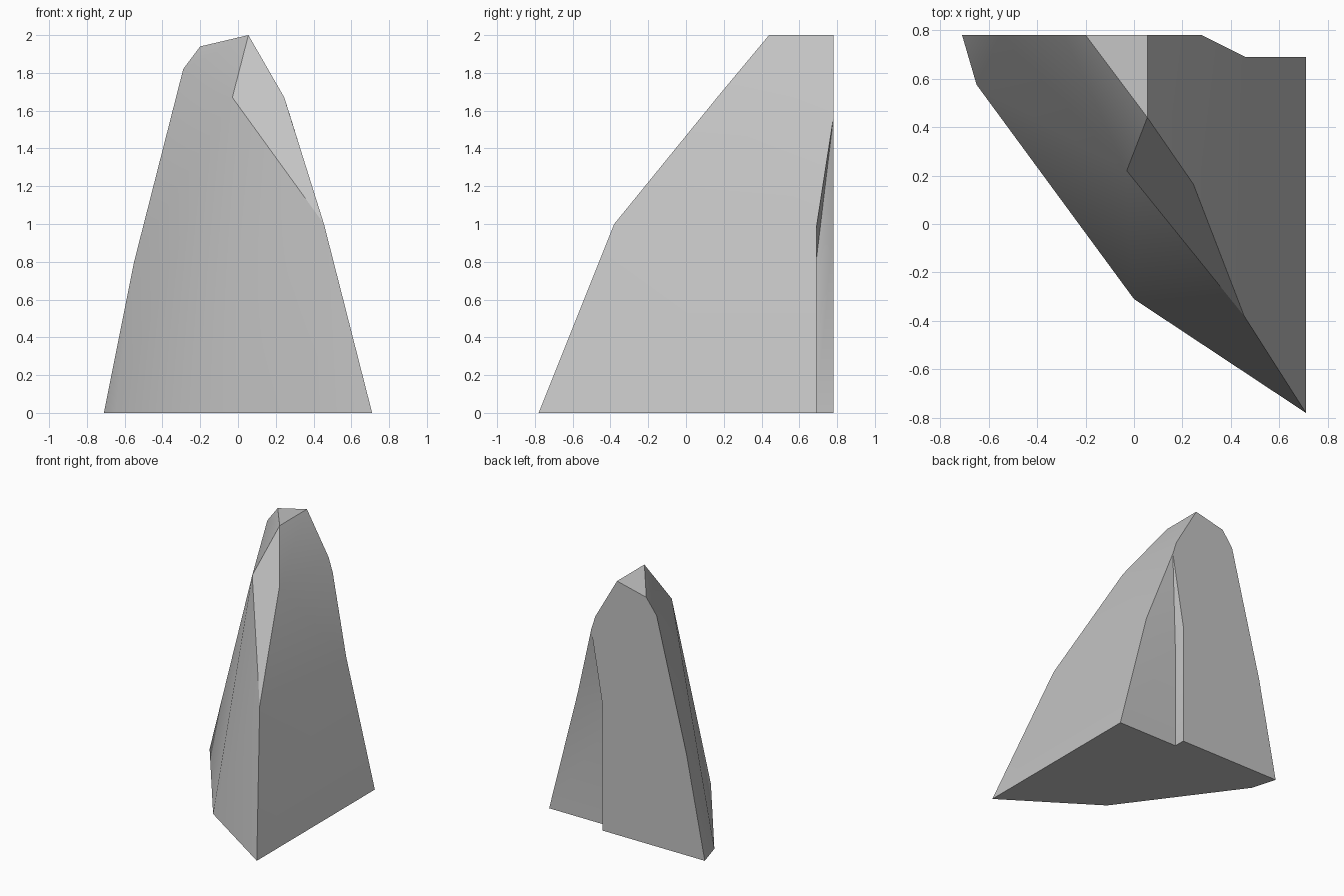
import bpy
import bmesh
import math

cube = bpy.data.objects.get("Cube")
if cube:
    bpy.data.objects.remove(cube, do_unlink=True)

BACK = 0.78      # plane of the flat rear
RECESS = 0.69    # plane of the broken-away rear corner
STEP_X = 0.18    # wall between the two


def make_material(name, value):
    mat = bpy.data.materials.new(name)
    mat.use_nodes = True
    color = (value, value, value, 1)
    mat.diffuse_color = color
    mat.node_tree.nodes["Principled BSDF"].inputs["Base Color"].default_value = color
    return mat


# Corner points of the shard
corners = {
    # footprint
    "foot_rear_right": (-0.71, BACK, 0),
    "foot_side": (-0.65, 0.575, 0),
    "foot_front": (0, -0.31, 0),
    "foot_tip": (0.71, -0.78, 0),
    "foot_rear_left": (0.71, RECESS, 0),
    "step_in": (STEP_X, RECESS, 0),
    "step_out": (STEP_X, BACK, 0),
    # rear outline
    "rear_low": (-0.55, BACK, 0.8),
    "rear_high": (-0.29, BACK, 1.82),
    "rear_top": (-0.2, BACK, 1.94),
    "peak_rear": (0.055, BACK, 2),
    "shoulder_rear": (0.245, BACK, 1.67),
    # chipped front facet
    "peak_front": (0.055, 0.44, 2),
    "chip_side": (-0.03, 0.22, 1.67),
    "chip_tip": (0.455, -0.38, 1),
    "shoulder_front": (0.245, 0.165, 1.67),
    # recess in the rear corner
    "recess_top": (0.28, BACK, 1.56),
    "recess_edge": (0.46, RECESS, 0.98),
    "wall_in": (STEP_X, RECESS, 0.81),
    "wall_out": (STEP_X, BACK, 0.98),
}

faces = [
    # base
    "foot_rear_right foot_side foot_front foot_tip foot_rear_left step_in step_out",
    # rear and its recess
    "foot_rear_right rear_low rear_high rear_top peak_rear shoulder_rear recess_top wall_out step_out",
    "step_in wall_in wall_out step_out",
    "wall_in recess_top wall_out",
    "foot_rear_left step_in wall_in recess_edge",
    "recess_edge wall_in recess_top",
    # left flank
    "foot_tip foot_rear_left recess_edge chip_tip",
    "chip_tip recess_edge recess_top shoulder_rear shoulder_front",
    "shoulder_front shoulder_rear peak_rear peak_front",
    # peak and front facet
    "peak_front peak_rear rear_top",
    "peak_front shoulder_front chip_tip chip_side",
    "peak_front rear_top rear_high chip_side",
    # right flank and front
    "chip_side rear_high rear_low foot_side",
    "rear_low foot_rear_right foot_side",
    "foot_side foot_front chip_side",
    "foot_front foot_tip chip_tip",
    "foot_front chip_tip chip_side",
]

bm = bmesh.new()
verts = {name: bm.verts.new(co) for name, co in corners.items()}
for face in faces:
    bm.faces.new([verts[name] for name in face.split()])
bmesh.ops.recalc_face_normals(bm, faces=bm.faces)
mesh = bpy.data.meshes.new("rock_shard")
bm.to_mesh(mesh)
bm.free()

rock = bpy.data.objects.new("rock_shard", mesh)
bpy.context.collection.objects.link(rock)
mesh.materials.append(make_material("stone_grey", 0.55))

# Soft shading across shallow creases, sharp elsewhere
bpy.ops.object.select_all(action="DESELECT")
rock.select_set(True)
bpy.context.view_layer.objects.active = rock
bpy.ops.object.shade_smooth_by_angle(angle=math.radians(25))
